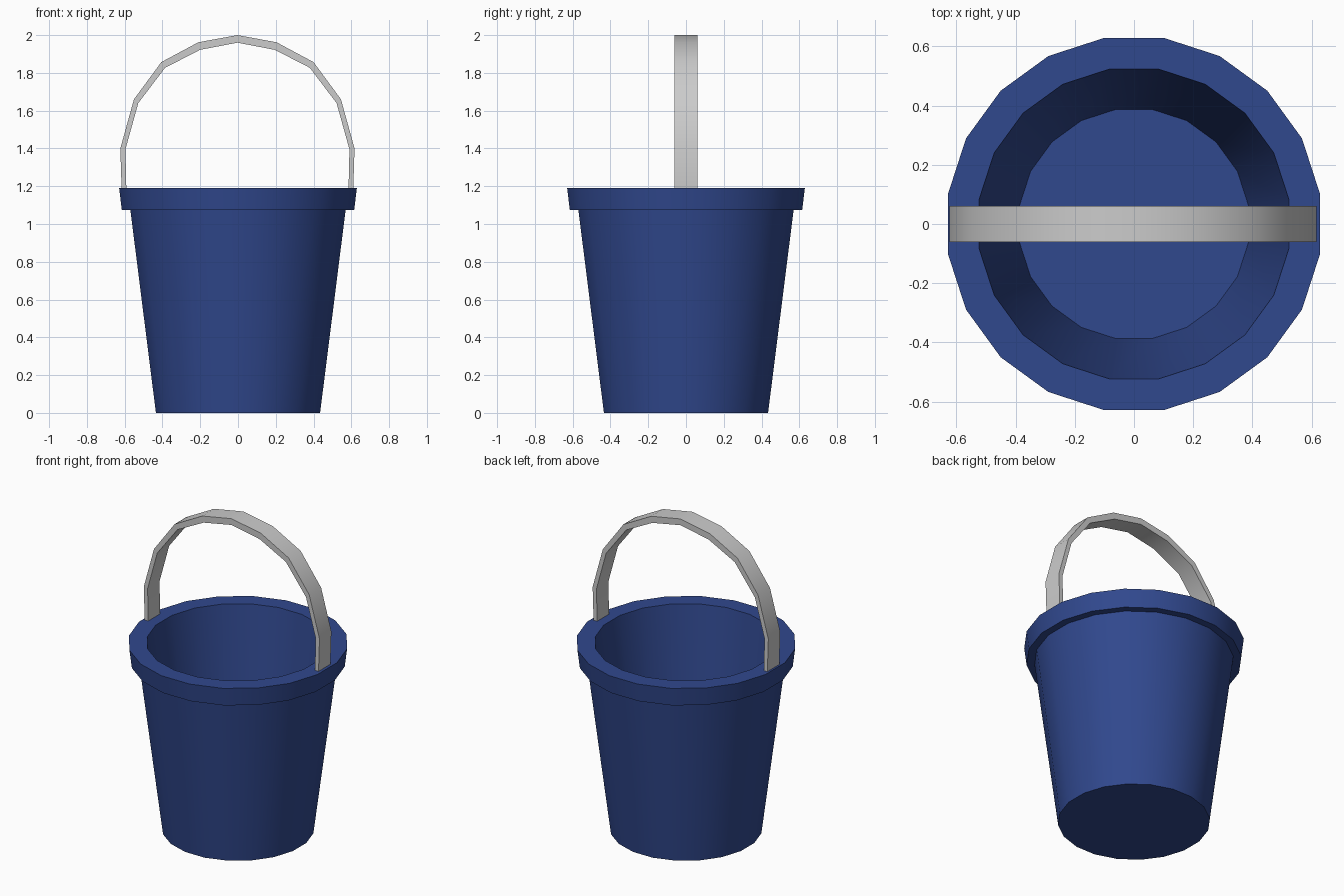
import bpy, bmesh
from math import sin, cos, pi, radians

if "Cube" in bpy.data.objects:
    bpy.data.objects.remove(bpy.data.objects["Cube"])

SIDES = 20


def finish(name, bm, material=None):
    bmesh.ops.recalc_face_normals(bm, faces=bm.faces)
    mesh = bpy.data.meshes.new(name)
    bm.to_mesh(mesh)
    bm.free()
    obj = bpy.data.objects.new(name, mesh)
    bpy.context.collection.objects.link(obj)
    if material:
        mesh.materials.append(material)
    bpy.ops.object.select_all(action='DESELECT')
    obj.select_set(True)
    bpy.context.view_layer.objects.active = obj
    bpy.ops.object.shade_smooth_by_angle(angle=radians(30))
    return obj


blue = bpy.data.materials.new("blue_plastic")
blue.diffuse_color = (0.03, 0.065, 0.27, 1)
blue.use_nodes = True
blue.node_tree.nodes["Principled BSDF"].inputs["Base Color"].default_value = blue.diffuse_color

# Bucket: outer wall, overhanging rim, inner wall and floor as (radius, z)
profile = [(0.44, 0), (0.577, 1.075), (0.623, 1.075),
           (0.637, 1.19), (0.53, 1.19), (0.392, 0.1)]
bm = bmesh.new()
rings = []
for r, z in profile:
    angles = [2 * pi * (i + 0.5) / SIDES for i in range(SIDES)]
    rings.append([bm.verts.new((r * cos(a), r * sin(a), z)) for a in angles])
for low, high in zip(rings, rings[1:]):
    for i in range(SIDES):
        j = (i + 1) % SIDES
        bm.faces.new((low[i], low[j], high[j], high[i]))
bm.faces.new(rings[0])
bm.faces.new(rings[-1])
finish("bucket", bm, blue)

# Handle: half arch as (outer x, outer z, inner x, inner z), mirrored across the top
half = [(0.613, 1.18, 0.588, 1.18), (0.62, 1.40, 0.593, 1.395),
        (0.548, 1.66, 0.525, 1.64), (0.403, 1.857, 0.383, 1.827),
        (0.207, 1.962, 0.198, 1.922)]
arch = half + [(0, 2.0, 0, 1.96)] + [(-a, b, -c, d) for a, b, c, d in reversed(half)]
bm = bmesh.new()
sections = []
for ox, oz, ix, iz in arch:
    corners = [(ox, -0.06, oz), (ox, 0.06, oz), (ix, 0.06, iz), (ix, -0.06, iz)]
    sections.append([bm.verts.new((x - 0.003, y, z)) for x, y, z in corners])
for a, b in zip(sections, sections[1:]):
    for i in range(4):
        j = (i + 1) % 4
        bm.faces.new((a[i], a[j], b[j], b[i]))
bm.faces.new(sections[0])
bm.faces.new(sections[-1])
finish("handle", bm)
